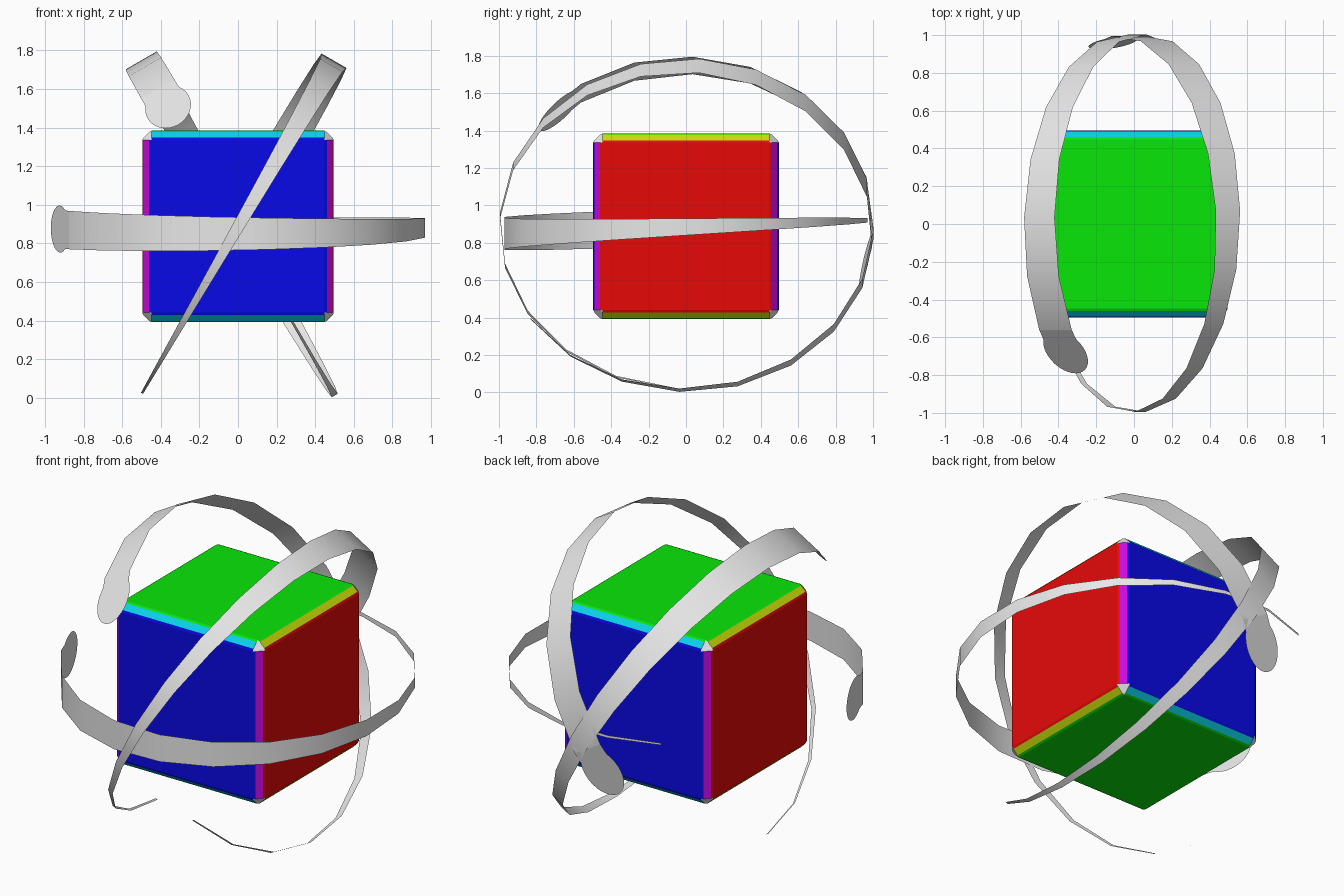
import bpy, bmesh, math
from itertools import permutations, product
from mathutils import Vector

if "Cube" in bpy.data.objects:
    bpy.data.objects.remove(bpy.data.objects["Cube"])


def material(name, rgb):
    m = bpy.data.materials.new(name)
    m.diffuse_color = (*rgb, 1)
    m.use_nodes = True
    m.node_tree.nodes["Principled BSDF"].inputs["Base Color"].default_value = m.diffuse_color
    return m


def add_object(name, bm, mats):
    me = bpy.data.meshes.new(name)
    bm.to_mesh(me)
    bm.free()
    for m in mats:
        me.materials.append(m)
    ob = bpy.data.objects.new(name, me)
    bpy.context.collection.objects.link(ob)
    return ob


# Colours: three face pairs, three edge directions, corners, ribbons
cube_mats = [
    material("red", (0.9, 0.003, 0.003)),
    material("blue", (0.003, 0.003, 0.9)),
    material("green", (0.003, 0.9, 0.003)),
    material("cyan", (0.003, 0.65, 0.8)),
    material("yellow", (0.6, 0.75, 0.003)),
    material("magenta", (0.6, 0.003, 0.75)),
    material("white", (0.9, 0.9, 0.9)),
]
grey = material("light grey", (0.8, 0.8, 0.8))

# Cube with narrow bevels, coloured by face direction
CENTRE = Vector((0, 0, 0.888))
bm = bmesh.new()
corner = set(permutations((0.496, 0.447, 0.447))) | set(permutations((0.490, 0.460, 0.447)))
for p in corner:
    for sign in product((-1, 1), repeat=3):
        bm.verts.new(CENTRE + Vector([a * b for a, b in zip(p, sign)]))
bmesh.ops.convex_hull(bm, input=bm.verts)
bmesh.ops.dissolve_limit(bm, angle_limit=0.01, verts=bm.verts, edges=bm.edges)
bmesh.ops.recalc_face_normals(bm, faces=bm.faces)
for f in bm.faces:
    n = [abs(c) for c in f.normal]
    if max(n) > 0.85:
        f.material_index = n.index(max(n))
    elif min(n) < 0.2:
        f.material_index = 3 + n.index(min(n))
    else:
        f.material_index = 6
add_object("bevelled_cube", bm, cube_mats)


# Ribbon: tapering arc of 16 segments, its first segment a rounded paddle
def ribbon(name, tilt, start, turn, radius, centre_z, lean=0.0):
    u = Vector((math.cos(tilt), 0, math.sin(tilt)))
    n = Vector((-math.sin(tilt), 0, math.cos(tilt)))
    y = Vector((0, 1, 0))
    centre = Vector((0, 0, centre_z))

    def mid(i):
        a = math.radians(start + turn * 18 * i)
        return centre + radius * (math.cos(a) * u + math.sin(a) * (y + lean * n))

    def half(s):
        return 0.006 + 0.094 * ((1 + math.cos(math.pi * s)) / 2) ** 0.85

    rows = []
    for k in range(17):
        t = (1 - math.cos(math.pi * k / 16)) / 2
        w = 0.122 * math.sqrt(max(0.0, 1 - (2 * t - 1) ** 2))
        if t > 0.5:
            w = max(w, half(t / 16))
        rows.append((mid(0).lerp(mid(1), t), max(w, 0.002)))
    rows += [(mid(i), half(i / 16)) for i in range(2, 17)]

    bm = bmesh.new()
    pairs = [(bm.verts.new(p + n * w), bm.verts.new(p - n * w)) for p, w in rows]
    for (a, b), (c, d) in zip(pairs, pairs[1:]):
        f = bm.faces.new((a, b, d, c))
        f.normal_update()
        if f.normal.dot(f.calc_center_median() - centre) < 0:
            f.normal_flip()
        f.smooth = True
    add_object(name, bm, [grey])


ribbon("level_ribbon", 0, 189, 1, 0.982, 0.885, 0.036)
ribbon("left_leaning_ribbon", math.radians(120), -52, 1, 1.003, 0.88)
ribbon("right_leaning_ribbon", math.radians(60), 112, -1, 0.997, 0.885)
